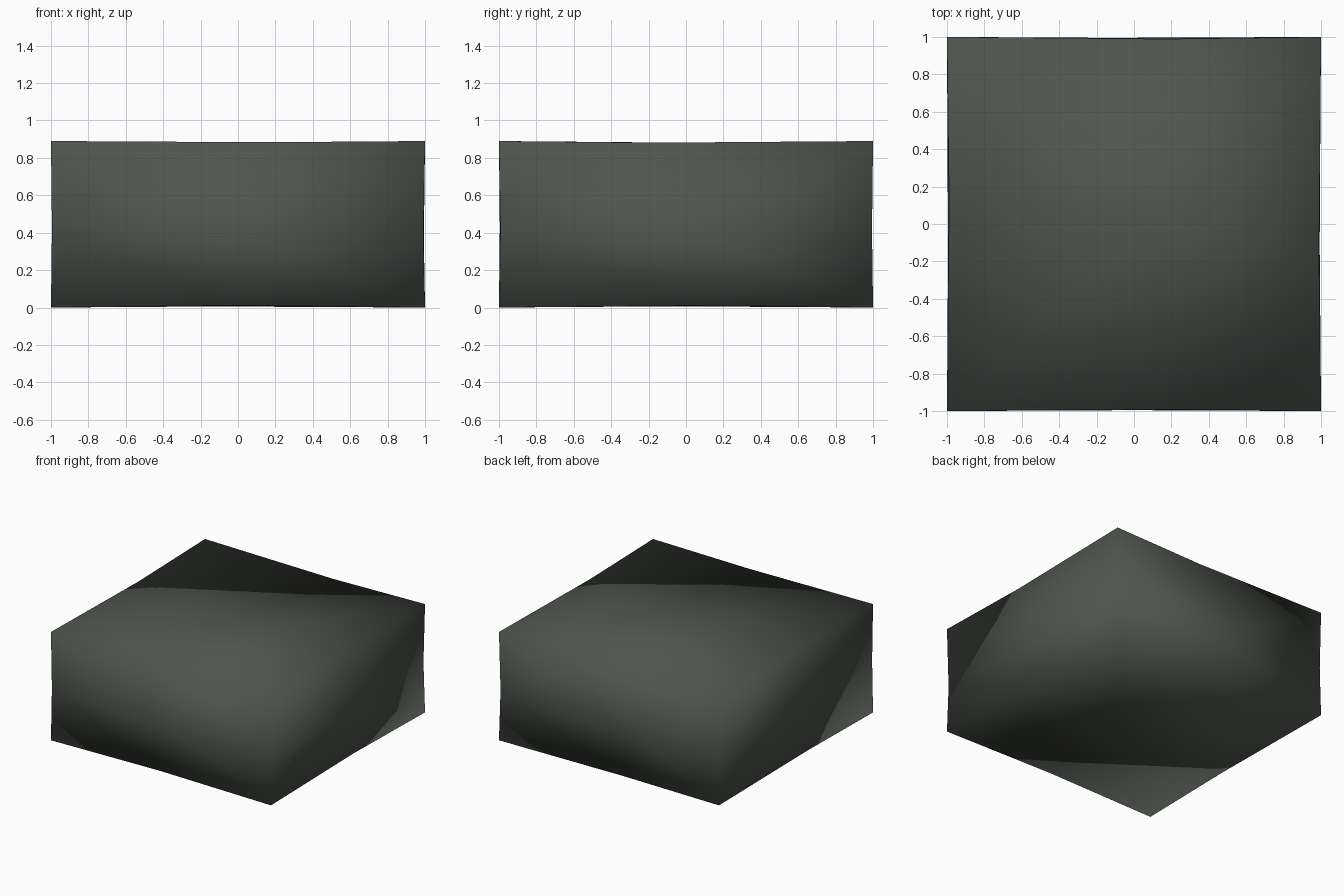
import bpy, bmesh, random
from mathutils import Vector

if "Cube" in bpy.data.objects:
    bpy.data.objects.remove(bpy.data.objects["Cube"])

random.seed(4)
W, D, H = 2.0, 2.0, 0.89

# Dark grey-green stone
stone = bpy.data.materials.new("dark stone")
stone.diffuse_color = (0.08, 0.093, 0.077, 1.0)
stone.use_nodes = True
stone.node_tree.nodes["Principled BSDF"].inputs["Base Color"].default_value = stone.diffuse_color

# Rough block: a cube cut once each way, standing on z = 0
bm = bmesh.new()
bmesh.ops.create_cube(bm, size=2.0)
bmesh.ops.subdivide_edges(bm, edges=bm.edges[:], cuts=1, use_grid_fill=True)

for v in bm.verts:
    unit = v.co.copy()
    outer = [abs(c) > 0.9 for c in unit]
    p = Vector((unit.x * W / 2, unit.y * D / 2, (unit.z + 1) * H / 2))
    # Corners stay put; edge and face middles shift along and sink in slightly
    if not all(outer):
        for i, size in enumerate((W, D, H)):
            if outer[i]:
                p[i] -= unit[i] * random.uniform(0.004, 0.012)
            else:
                p[i] += size * random.uniform(-0.1, 0.1)
    v.co = p

bmesh.ops.triangulate(bm, faces=bm.faces[:])
bmesh.ops.recalc_face_normals(bm, faces=bm.faces[:])

# Smooth shading runs across every edge, as on a worn stone
for f in bm.faces:
    f.smooth = True

mesh = bpy.data.meshes.new("stone_block")
bm.to_mesh(mesh)
bm.free()
mesh.materials.append(stone)
block = bpy.data.objects.new("stone_block", mesh)
bpy.context.collection.objects.link(block)
